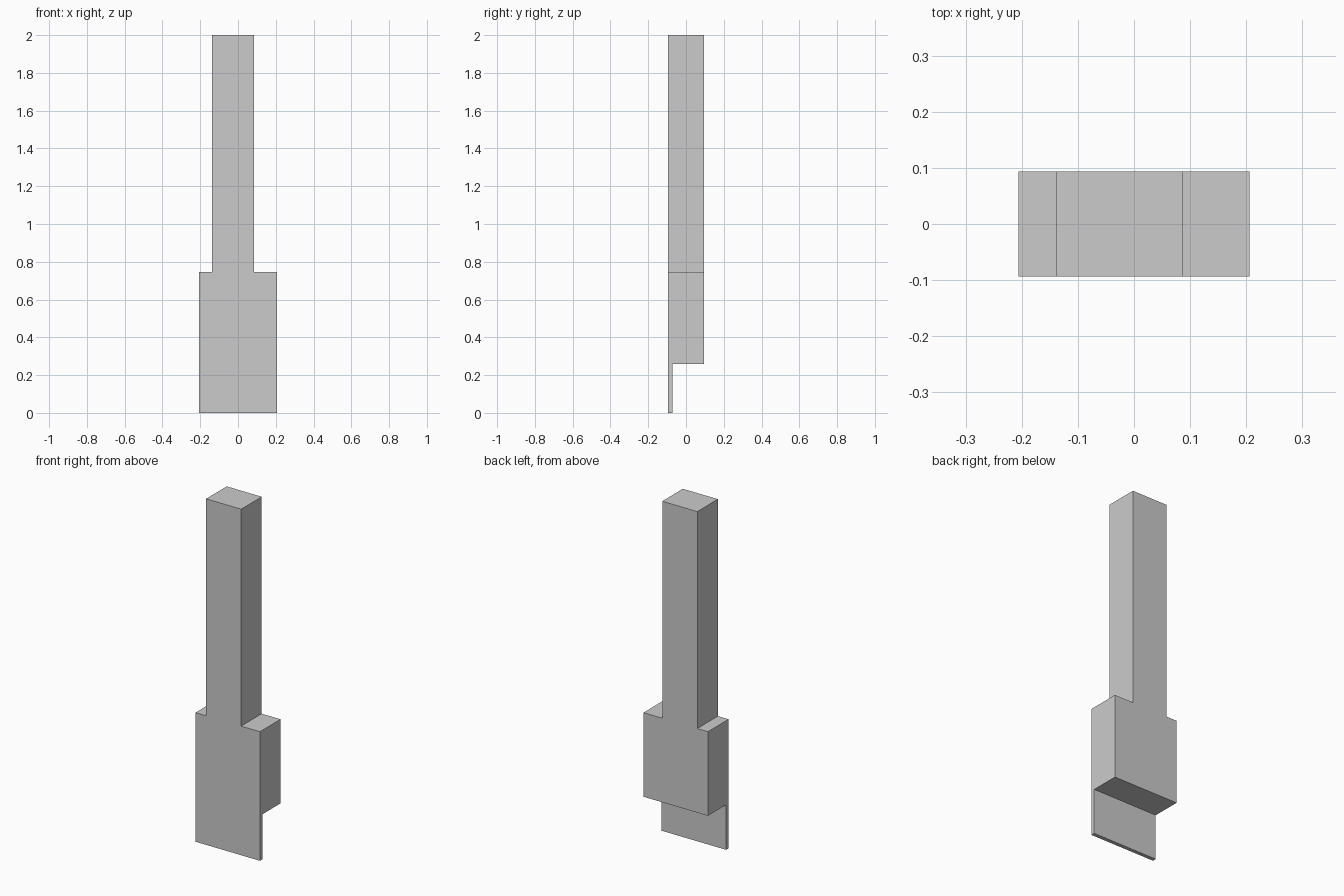
import bpy
import bmesh

if "Cube" in bpy.data.objects:
    bpy.data.objects.remove(bpy.data.objects["Cube"])

HALF_W, HALF_D = 0.206, 0.094          # block half width and half depth
STEM_L, STEM_R = -0.138, 0.086         # off-centre stem sides
Z_TAB, Z_SHOULDER, Z_TOP = 0.26, 0.746, 2.0
TAB_BACK = -0.072                      # rear face of the thin tab


def extrude_profile(name, outline, y0, y1):
    """Extrude an (x, z) outline from y0 to y1."""
    bm = bmesh.new()
    face = bm.faces.new([bm.verts.new((x, y0, z)) for x, z in outline])
    grown = bmesh.ops.extrude_face_region(bm, geom=[face])["geom"]
    verts = [v for v in grown if isinstance(v, bmesh.types.BMVert)]
    bmesh.ops.translate(bm, vec=(0, y1 - y0, 0), verts=verts)
    bmesh.ops.recalc_face_normals(bm, faces=bm.faces)
    mesh = bpy.data.meshes.new(name)
    bm.to_mesh(mesh)
    bm.free()
    obj = bpy.data.objects.new(name, mesh)
    bpy.context.collection.objects.link(obj)
    return obj


# Stepped body: wide lower block with a tall stem
body = extrude_profile("stepped_post", [
    (-HALF_W, 0), (HALF_W, 0), (HALF_W, Z_SHOULDER), (STEM_R, Z_SHOULDER),
    (STEM_R, Z_TOP), (STEM_L, Z_TOP), (STEM_L, Z_SHOULDER), (-HALF_W, Z_SHOULDER),
], -HALF_D, HALF_D)

# Notch behind the bottom, leaving the thin front tab
cutter = extrude_profile("tab_notch_cutter", [
    (-0.5, -0.2), (0.5, -0.2), (0.5, Z_TAB), (-0.5, Z_TAB),
], TAB_BACK, 0.5)
cutter.hide_render = True

notch = body.modifiers.new("tab_notch", 'BOOLEAN')
notch.operation = 'DIFFERENCE'
notch.solver = 'EXACT'
notch.object = cutter

# Apply the cut and discard the helper
bpy.context.view_layer.objects.active = body
body.select_set(True)
bpy.ops.object.modifier_apply(modifier=notch.name)
bpy.data.objects.remove(cutter, do_unlink=True)
